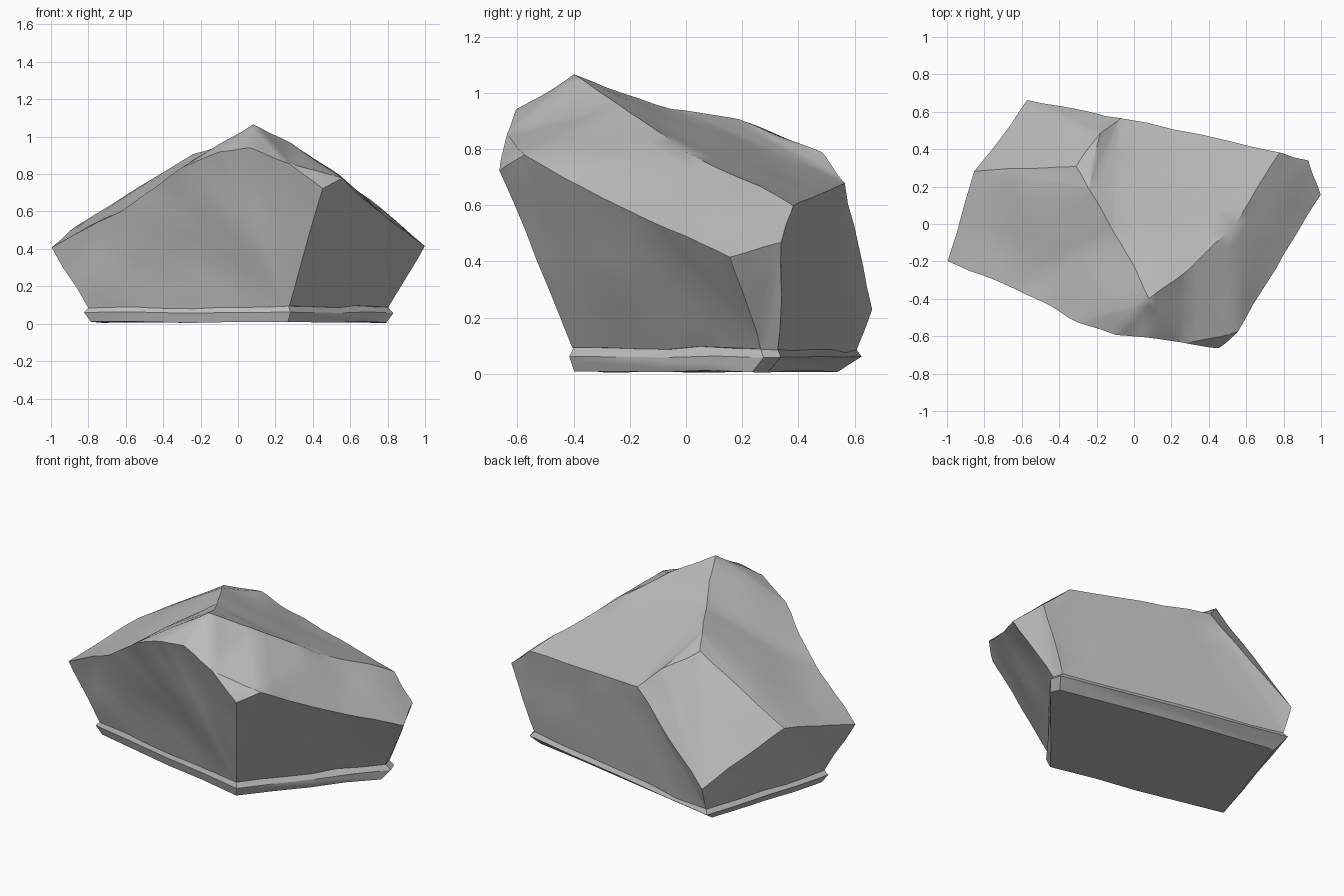
import bpy
import bmesh
import math
from mathutils import Vector, noise

default_cube = bpy.data.objects.get("Cube")
if default_cube:
    bpy.data.objects.remove(default_cube, do_unlink=True)

# One plain stone colour
stone = bpy.data.materials.new("stone_grey")
stone.use_nodes = True
grey = (0.5, 0.5, 0.5, 1)
stone.diffuse_color = grey
stone.node_tree.nodes["Principled BSDF"].inputs["Base Color"].default_value = grey

# Corners where the broken planes of the boulder meet
corners = {
    "base_left": (-.8, -.18, .08),
    "base_front": (.27, -.4, .09),
    "base_right": (.81, .27, .09),
    "base_back": (.79, .33, .08),
    "base_rear": (-.56, .61, .08),
    "left_tip": (-1, -.2, .41),
    "brow_low": (-.62, -.35, .6),
    "brow_mid": (-.3, -.52, .84),
    "brow_high": (-.1, -.59, .92),
    "brow_end": (.06, -.6, .94),
    "brow_side": (.28, -.635, .86),
    "prow": (.45, -.66, .72),
    "prow_side": (.56, -.57, .77),
    "flank": (.8, -.16, .56),
    "right_tip": (1, .16, .42),
    "right_rear": (.93, .34, .47),
    "back_right": (.78, .38, .6),
    "back_mid": (-.07, .57, .68),
    "notch_low": (-.57, .66, .23),
    "notch_left": (-.85, .28, .53),
    "notch_top": (-.31, .31, .86),
    "notch_side": (-.19, .48, .79),
    "crest_mid": (-.1, -.05, .945),
    "crest_end": (-.24, .19, .905),
    "apex": (.08, -.4, 1.065),
    "ridge_high": (.29, -.25, .96),
    "ridge_low": (.54, 0, .79),
}

# Broken planes, each listed anticlockwise seen from outside
planes = [
    "base_left base_front prow brow_side brow_end brow_high brow_mid brow_low left_tip",
    "base_front base_right right_tip flank prow_side prow",
    "base_right base_back back_right right_rear right_tip",
    "base_back base_rear notch_low back_mid back_right",
    "base_rear base_left left_tip notch_left notch_low",
    "notch_low notch_left notch_top notch_side back_mid",
    "left_tip brow_low brow_mid brow_high apex crest_mid crest_end notch_top notch_left",
    "brow_high brow_end apex",
    "apex ridge_high crest_mid",
    "crest_mid ridge_high ridge_low back_right back_mid notch_side notch_top crest_end",
    "apex brow_end brow_side ridge_high",
    "brow_side prow prow_side ridge_high",
    "ridge_high prow_side flank ridge_low",
    "ridge_low flank right_tip right_rear back_right",
    "base_left base_rear base_back base_right base_front",
]


def weather(bm, cuts, amount):
    """Split the planes finely and push them in and out a little."""
    bmesh.ops.triangulate(bm, faces=bm.faces[:], quad_method='BEAUTY', ngon_method='BEAUTY')
    bmesh.ops.subdivide_edges(bm, edges=bm.edges[:], cuts=cuts, use_grid_fill=True)
    for v in bm.verts:
        swell = noise.noise_vector(v.co * 4) + noise.noise_vector(v.co * 9) * .4
        v.co += swell * amount


def finish(bm, name, angle):
    """Turn the mesh into a shaded stone object."""
    bmesh.ops.recalc_face_normals(bm, faces=bm.faces[:])
    mesh = bpy.data.meshes.new(name)
    bm.to_mesh(mesh)
    bm.free()
    obj = bpy.data.objects.new(name, mesh)
    bpy.context.collection.objects.link(obj)
    mesh.materials.append(stone)
    bpy.ops.object.select_all(action='DESELECT')
    obj.select_set(True)
    bpy.context.view_layer.objects.active = obj
    bpy.ops.object.shade_smooth_by_angle(angle=math.radians(angle))


# Boulder
bm = bmesh.new()
verts = {name: bm.verts.new(co) for name, co in corners.items()}
for plane in planes:
    bm.faces.new([verts[name] for name in plane.split()])
weather(bm, 5, .011)
finish(bm, "boulder", 32)

# Foot ledge: the base outline lofted through three levels, undercut at the rear
outline = [Vector(corners["base_" + side]) for side in ("left", "front", "right", "back", "rear")]
bm = bmesh.new()
rings = []
for scale, undercut, height in ((.985, .1, .008), (1.03, 0, .06), (.98, 0, .1)):
    rings.append([bm.verts.new((p.x * scale, p.y * scale - undercut * max(p.y, 0), height))
                  for p in outline])
for low, high in zip(rings, rings[1:]):
    for i in range(len(outline)):
        j = (i + 1) % len(outline)
        bm.faces.new((low[i], low[j], high[j], high[i]))
bm.faces.new(rings[0][::-1])
bm.faces.new(rings[-1])
weather(bm, 3, .006)
finish(bm, "foot_ledge", 25)
